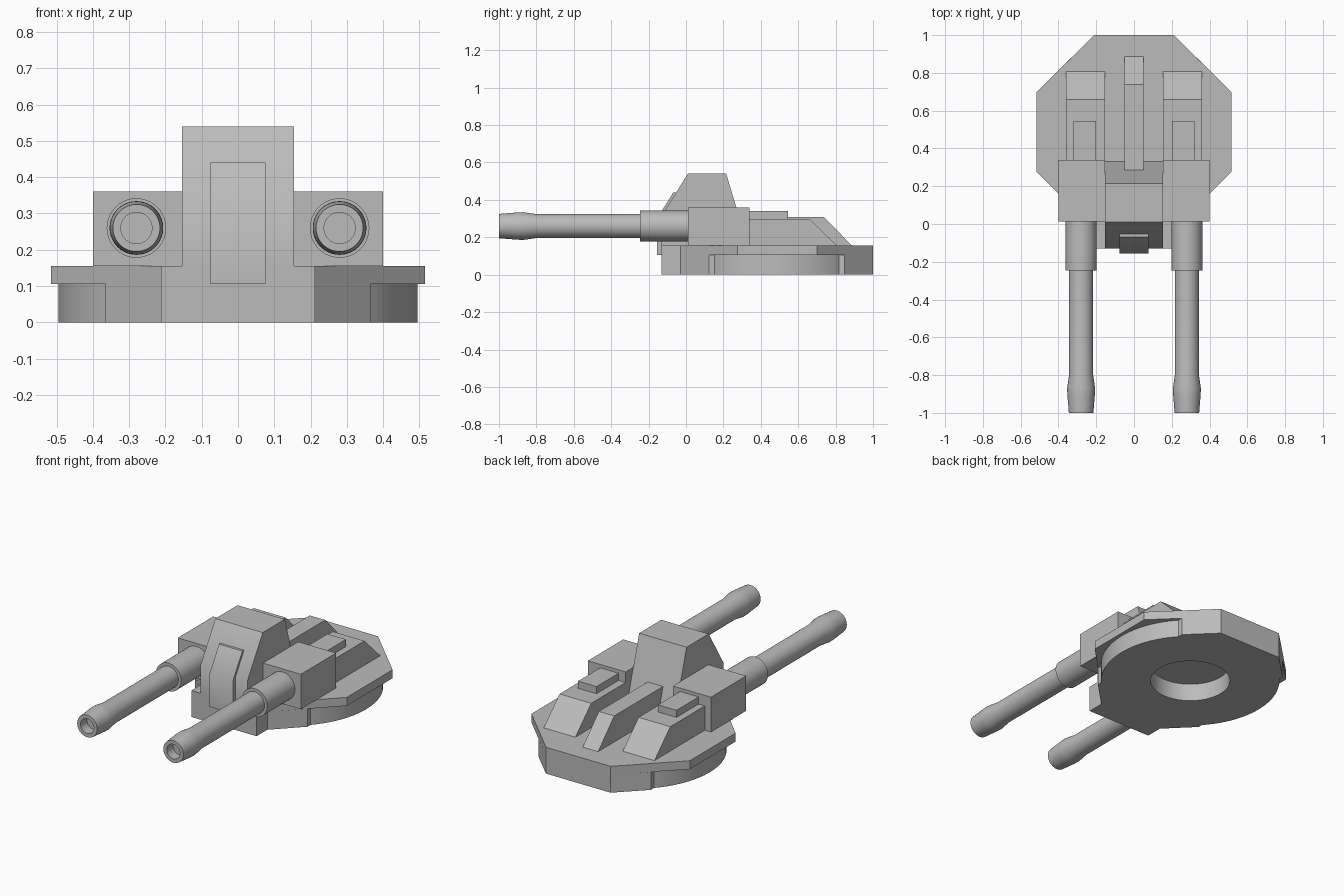
import bpy, bmesh, math
from mathutils import Matrix, Vector

cube = bpy.data.objects.get("Cube")
if cube:
    bpy.data.objects.remove(cube, do_unlink=True)

# Single flat grey
grey = bpy.data.materials.new("plain grey")
grey.use_nodes = True
grey.diffuse_color = (0.5, 0.5, 0.5, 1)
grey.node_tree.nodes["Principled BSDF"].inputs["Base Color"].default_value = (0.5, 0.5, 0.5, 1)


def finish(name, bm):
    """Turn a bmesh into a named object, smooth except at sharp edges."""
    bmesh.ops.recalc_face_normals(bm, faces=bm.faces)
    mesh = bpy.data.meshes.new(name)
    bm.to_mesh(mesh)
    bm.free()
    mesh.materials.append(grey)
    obj = bpy.data.objects.new(name, mesh)
    bpy.context.collection.objects.link(obj)
    smooth(obj)
    return obj


def smooth(obj):
    bpy.ops.object.select_all(action='DESELECT')
    obj.select_set(True)
    bpy.context.view_layer.objects.active = obj
    bpy.ops.object.shade_smooth_by_angle(angle=math.radians(36))


def extrude(name, points, offset):
    bm = bmesh.new()
    face = bm.faces.new([bm.verts.new(p) for p in points])
    new = bmesh.ops.extrude_face_region(bm, geom=[face])["geom"]
    bmesh.ops.translate(bm, vec=offset, verts=[v for v in new if isinstance(v, bmesh.types.BMVert)])
    return finish(name, bm)


def side_prism(name, outline, x0, x1):
    """Side outline of (y, z) points, extruded from x0 to x1."""
    return extrude(name, [(x0, y, z) for y, z in outline], Vector((x1 - x0, 0, 0)))


def plan_prism(name, half, z0, z1):
    """Right half of a plan outline, mirrored and extruded upward."""
    full = half + [(-x, y) for x, y in reversed(half)]
    return extrude(name, [(x, y, z0) for x, y in full], Vector((0, 0, z1 - z0)))


def box(name, x, y, z):
    return side_prism(name, [(y[0], z[0]), (y[1], z[0]), (y[1], z[1]), (y[0], z[1])], *x)


def disc(name, radius, z0, z1):
    bm = bmesh.new()
    bmesh.ops.create_cone(bm, cap_ends=True, segments=64, radius1=radius, radius2=radius,
                          depth=z1 - z0, matrix=Matrix.Translation((0, 0.485, (z0 + z1) / 2)))
    return finish(name, bm)


def lathe(name, profile, x, z):
    """Spin (radius, y) points about a lengthwise axis."""
    bm = bmesh.new()
    verts = [bm.verts.new((x + r, y, z)) for r, y in profile]
    edges = [bm.edges.new(pair) for pair in zip(verts, verts[1:])]
    bmesh.ops.spin(bm, geom=verts + edges, cent=(x, 0, z), axis=(0, 1, 0),
                   angle=math.tau, steps=40, use_duplicate=False)
    bmesh.ops.remove_doubles(bm, verts=bm.verts, dist=0.0005)
    return finish(name, bm)


def combine(obj, other, operation):
    mod = obj.modifiers.new(operation.title(), 'BOOLEAN')
    mod.operation = operation
    mod.solver = 'EXACT'
    mod.object = other
    bpy.context.view_layer.objects.active = obj
    bpy.ops.object.modifier_apply(modifier=mod.name)
    bpy.data.objects.remove(other, do_unlink=True)


# Lower body: clipped hull joined with a round base, bored from below
base = plan_prism("base", [(0.212, -0.13), (0.212, -0.03), (0.365, 0.123),
                           (0.365, 0.848), (0.21, 1.0)], 0, 0.105)
combine(base, disc("round_base", 0.495, 0, 0.105), 'UNION')
combine(base, disc("bore_cutter", 0.22, -0.1, 0.2), 'DIFFERENCE')
smooth(base)

# Octagonal deck
plan_prism("deck", [(0.212, -0.13), (0.212, -0.03), (0.515, 0.275),
                    (0.515, 0.7), (0.21, 1.0)], 0.105, 0.155)

# Central tower, its front plate and the rear spine
side_prism("tower", [(-0.13, 0.15), (0.332, 0.15), (0.215, 0.54),
                     (0.01, 0.54), (-0.13, 0.315)], -0.154, 0.154)
side_prism("front_plate", [(-0.12, 0.105), (-0.155, 0.105), (-0.155, 0.3),
                           (-0.068, 0.44), (-0.04, 0.44), (-0.12, 0.31)], -0.076, 0.076)
side_prism("rear_spine", [(0.2, 0.15), (0.892, 0.15), (0.738, 0.308), (0.2, 0.308)], -0.05, 0.05)

# Gun assemblies on both sides
for side, s in (("left", 1), ("right", -1)):
    box(side + "_gun_housing", (s * 0.154, s * 0.4), (0.012, 0.34), (0.155, 0.36))
    side_prism(side + "_rear_pod", [(0.33, 0.15), (0.812, 0.15), (0.66, 0.298), (0.33, 0.298)],
               s * 0.154, s * 0.36)
    box(side + "_pod_hatch", (s * 0.2, s * 0.32), (0.33, 0.545), (0.29, 0.34))
    lathe(side + "_barrel_sleeve", [(0, 0.03), (0.082, 0.03), (0.082, -0.245), (0, -0.245)],
          s * 0.28, 0.26)
    lathe(side + "_barrel", [(0, -0.2), (0.064, -0.2), (0.064, -0.8), (0.074, -0.87),
                             (0.073, -0.9), (0.065, -1.0), (0.043, -1.0), (0.043, -0.94),
                             (0, -0.94)], s * 0.28, 0.26)
